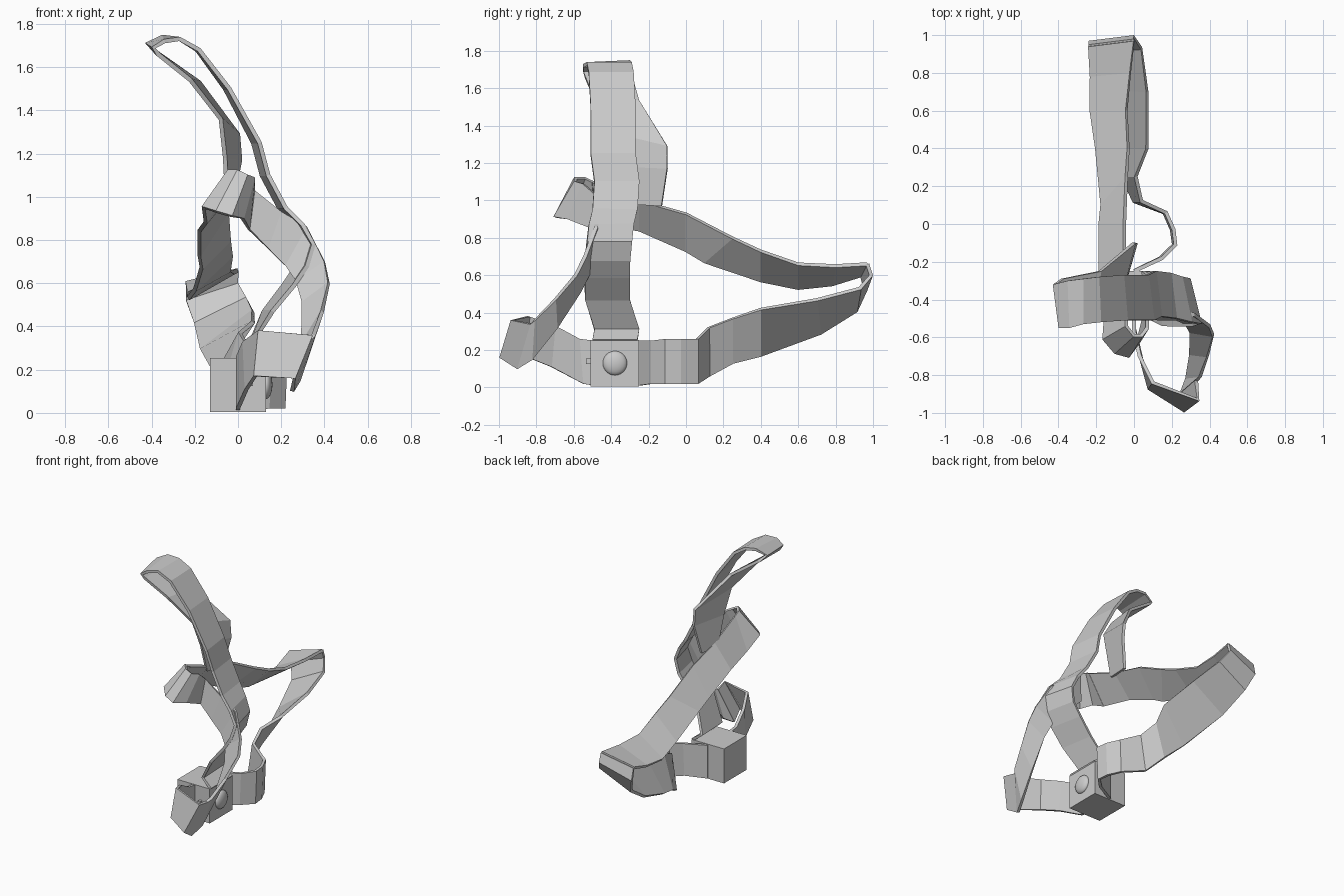
import bpy
import bmesh
from mathutils import Vector

default_cube = bpy.data.objects.get("Cube")
if default_cube:
    bpy.data.objects.remove(default_cube, do_unlink=True)

# One plain grey for the whole model
grey = bpy.data.materials.new("light_grey")
grey.use_nodes = True
colour = (0.6, 0.6, 0.6, 1)
grey.diffuse_color = colour
for node in grey.node_tree.nodes:
    if node.type == "BSDF_PRINCIPLED":
        node.inputs["Base Color"].default_value = colour


def finish(name, bm, smooth=False):
    """Turn a bmesh into a named, coloured object."""
    bmesh.ops.recalc_face_normals(bm, faces=bm.faces)
    mesh = bpy.data.meshes.new(name)
    for face in bm.faces:
        face.smooth = smooth
    bm.to_mesh(mesh)
    bm.free()
    mesh.materials.append(grey)
    obj = bpy.data.objects.new(name, mesh)
    bpy.context.collection.objects.link(obj)
    return obj


def ribbon(name, upper, lower, thickness=0.02):
    """Stretch a flat band between two edge rails and thicken it."""
    bm = bmesh.new()
    top, bottom = [[bm.verts.new(Vector(p)) for p in rail] for rail in (upper, lower)]
    for i in range(len(top) - 1):
        bm.faces.new((top[i], top[i + 1], bottom[i + 1], bottom[i]))
    obj = finish(name, bm)
    solid = obj.modifiers.new("thickness", "SOLIDIFY")
    solid.thickness = thickness
    solid.offset = 0
    return obj


def block(name, size, centre):
    """Make a plain box of a given size."""
    bm = bmesh.new()
    bmesh.ops.create_cube(bm, size=1)
    bmesh.ops.scale(bm, vec=size, verts=bm.verts)
    bmesh.ops.translate(bm, vec=centre, verts=bm.verts)
    return finish(name, bm)


# Base box with a domed button and a small clip
block("base_box", (.26, .26, .25), (0, -.38, .13))
block("side_clip", (.02, .03, .03), (.06, -.52, .14))
dome = bmesh.new()
bmesh.ops.create_uvsphere(dome, u_segments=24, v_segments=12, radius=.065)
bmesh.ops.scale(dome, vec=(.45, 1, 1), verts=dome.verts)
bmesh.ops.translate(dome, vec=(.13, -.38, .13), verts=dome.verts)
finish("button", dome, smooth=True)

# Rear strap: leaves the box, swings out sideways and climbs to the far bend
ribbon(
    "rear_strap_lower",
    [(0, -.25, .25), (.15, -.18, .25), (.22, -.11, .26), (.21, -.03, .26),
     (.17, .06, .26), (.04, .12, .32), (.01, .25, .37), (.07, .4, .42),
     (.07, .7, .47), (.04, .93, .53), (0, .99, .6), (0, .97, .66)],
    [(0, -.25, .01), (.14, -.18, .02), (.21, -.11, .02), (.2, -.03, .02),
     (.16, .06, .02), (0, .12, .06), (-.06, .25, .13), (-.1, .4, .17),
     (-.17, .72, .29), (-.2, .91, .41), (-.24, .96, .52), (-.24, .94, .6)])

# Return run of the rear strap, up to the front fold
ribbon(
    "rear_strap_upper",
    [(0, .97, .66), (-.02, .8, .65), (-.04, .6, .66), (-.03, .4, .73),
     (-.04, .25, .8), (-.05, 0, .93), (-.05, -.25, 1), (-.04, -.5, 1.1)],
    [(-.24, .94, .6), (-.23, .78, .55), (-.23, .6, .53), (-.2, .4, .57),
     (-.17, .1, .67), (-.18, 0, .73), (-.18, -.25, .84), (-.15, -.48, .88)])

# Fold, then the front strap dropping forward
ribbon(
    "front_strap_upper",
    [(-.04, -.5, 1.1), (-.04, -.54, 1.12), (0, -.59, 1.12), (.04, -.59, 1.1),
     (.07, -.55, 1.09), (.07, -.48, 1.03), (.2, -.47, .93), (.32, -.48, .86),
     (.4, -.54, .7), (.42, -.59, .6), (.39, -.7, .47), (.35, -.81, .36),
     (.33, -.83, .34)],
    [(-.15, -.48, .88), (-.16, -.61, .95), (-.1, -.68, .93), (-.03, -.7, .91),
     (.02, -.63, .9), (.05, -.5, .85), (.14, -.5, .76), (.22, -.5, .68),
     (.27, -.52, .61), (.3, -.57, .51), (.3, -.69, .32), (.28, -.82, .15),
     (.25, -.9, .1)])

# Front bend and the run back into the box
ribbon(
    "front_strap_lower",
    [(.33, -.83, .34), (.34, -.93, .36), (.1, -.84, .38), (.03, -.7, .33),
     (0, -.57, .26), (0, -.49, .25)],
    [(.25, -.9, .1), (.26, -.99, .16), (.08, -.87, .17), (.04, -.72, .11),
     (0, -.55, .02), (0, -.49, .01)])

# Tall strap: rows of x, z, centre depth and sideways twist
rows = [(.13, .25, -.38, 0), (.06, .31, -.37, .01), (.16, .47, -.42, .04),
        (.26, .59, -.42, .05), (.32, .68, -.42, .05), (.35, .78, -.41, .06),
        (.3, .87, -.4, .05), (.22, .95, -.38, .03), (.14, 1.1, -.37, .03),
        (.1, 1.25, -.39, .03), (-.04, 1.5, -.39, .02),
        (-.18, 1.68, -.4, .01), (-.27, 1.73, -.41, 0)]
near = [(x, y - .12, z) for x, z, y, twist in rows]
far = [(x - twist, y + .12, z) for x, z, y, twist in rows]

# Its bend at the top and the tail that twists down to the rear strap
near += [(-.34, -.55, 1.72), (-.39, -.55, 1.69), (-.37, -.54, 1.66),
         (-.22, -.49, 1.54), (-.08, -.4, 1.36), (-.06, -.34, 1.18),
         (-.05, -.29, .98)]
far += [(-.35, -.3, 1.74), (-.42, -.32, 1.71), (-.38, -.29, 1.67),
        (-.18, -.25, 1.53), (0, -.1, 1.29), (.01, -.1, 1.17),
        (-.03, -.13, .97)]
ribbon("tall_strap", near, far)
